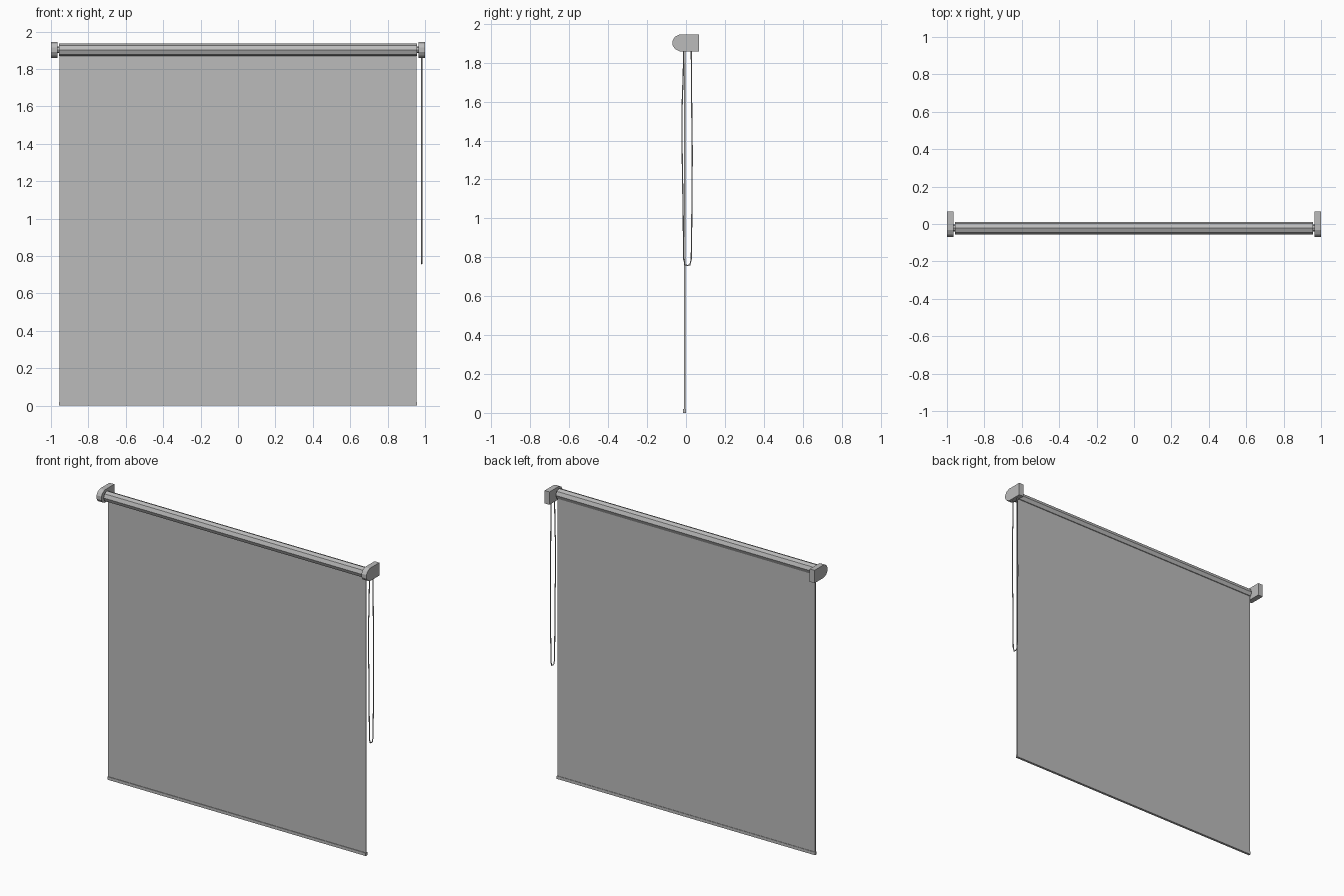
import bpy, bmesh, math
from mathutils import Vector, Matrix

cube = bpy.data.objects.get("Cube")
if cube:
    bpy.data.objects.remove(cube, do_unlink=True)

grey = bpy.data.materials.new("light grey")
grey.use_nodes = True
grey.diffuse_color = (0.5, 0.5, 0.5, 1)
grey.node_tree.nodes["Principled BSDF"].inputs["Base Color"].default_value = (0.5, 0.5, 0.5, 1)


def link(name, data):
    obj = bpy.data.objects.new(name, data)
    bpy.context.collection.objects.link(obj)
    data.materials.append(grey)
    return obj


def extrude_x(name, profile, x0, x1):
    """Solid prism from a (y, z) outline, running from x0 to x1."""
    bm = bmesh.new()
    face = bm.faces.new([bm.verts.new((x0, y, z)) for y, z in profile])
    out = bmesh.ops.extrude_face_region(bm, geom=[face])
    verts = [v for v in out["geom"] if isinstance(v, bmesh.types.BMVert)]
    bmesh.ops.translate(bm, verts=verts, vec=(x1 - x0, 0, 0))
    bmesh.ops.recalc_face_normals(bm, faces=bm.faces)
    mesh = bpy.data.meshes.new(name)
    bm.to_mesh(mesh)
    bm.free()
    return link(name, mesh)


def rect(y0, y1, z0, z1):
    return [(y0, z0), (y1, z0), (y1, z1), (y0, z1)]


def ring(y, z, r, sides):
    return [(y + r * math.cos(math.tau * i / sides),
             z + r * math.sin(math.tau * i / sides)) for i in range(sides)]


# Roller with eight flat sides
AXIS_Y, AXIS_Z = -0.022, 1.902
extrude_x("roller", ring(AXIS_Y, AXIS_Z, 0.034, 8), -0.957, 0.957)

# Hanging fabric and its bottom bar
extrude_x("fabric", rect(-0.011, -0.002, 0.01, 1.90), -0.955, 0.955)
extrude_x("bottom_bar", rect(-0.015, 0.001, 0, 0.02), -0.957, 0.957)

# Wall brackets with chamfered noses, and the roller pins
outline = [(0.068, 1.859), (0.068, 1.945), (-0.033, 1.945), (-0.057, 1.933),
           (-0.069, 1.914), (-0.069, 1.89), (-0.057, 1.871), (-0.033, 1.859)]
for side, s in (("left", 1), ("right", -1)):
    extrude_x(side + "_bracket", outline, s * 0.964, s * 1.0)
    extrude_x(side + "_pin", ring(AXIS_Y, AXIS_Z, 0.018, 8), s * 0.95, s * 0.97)

# Pull cord: one slack loop below the left bracket
path = [(-0.012, 1.88), (-0.014, 1.75), (-0.021, 1.55), (-0.020, 1.35),
        (-0.015, 1.05), (-0.012, 0.79), (-0.004, 0.761), (0.008, 0.758),
        (0.020, 0.761), (0.027, 0.79), (0.031, 1.1), (0.032, 1.35),
        (0.029, 1.6), (0.027, 1.88)]
curve = bpy.data.curves.new("pull_cord", "CURVE")
curve.dimensions = "3D"
curve.bevel_depth = 0.0035
curve.bevel_resolution = 1
spline = curve.splines.new("POLY")
spline.points.add(len(path) - 1)
for point, (y, z) in zip(spline.points, path):
    point.co = (0.982, y, z, 1)
link("pull_cord", curve)
